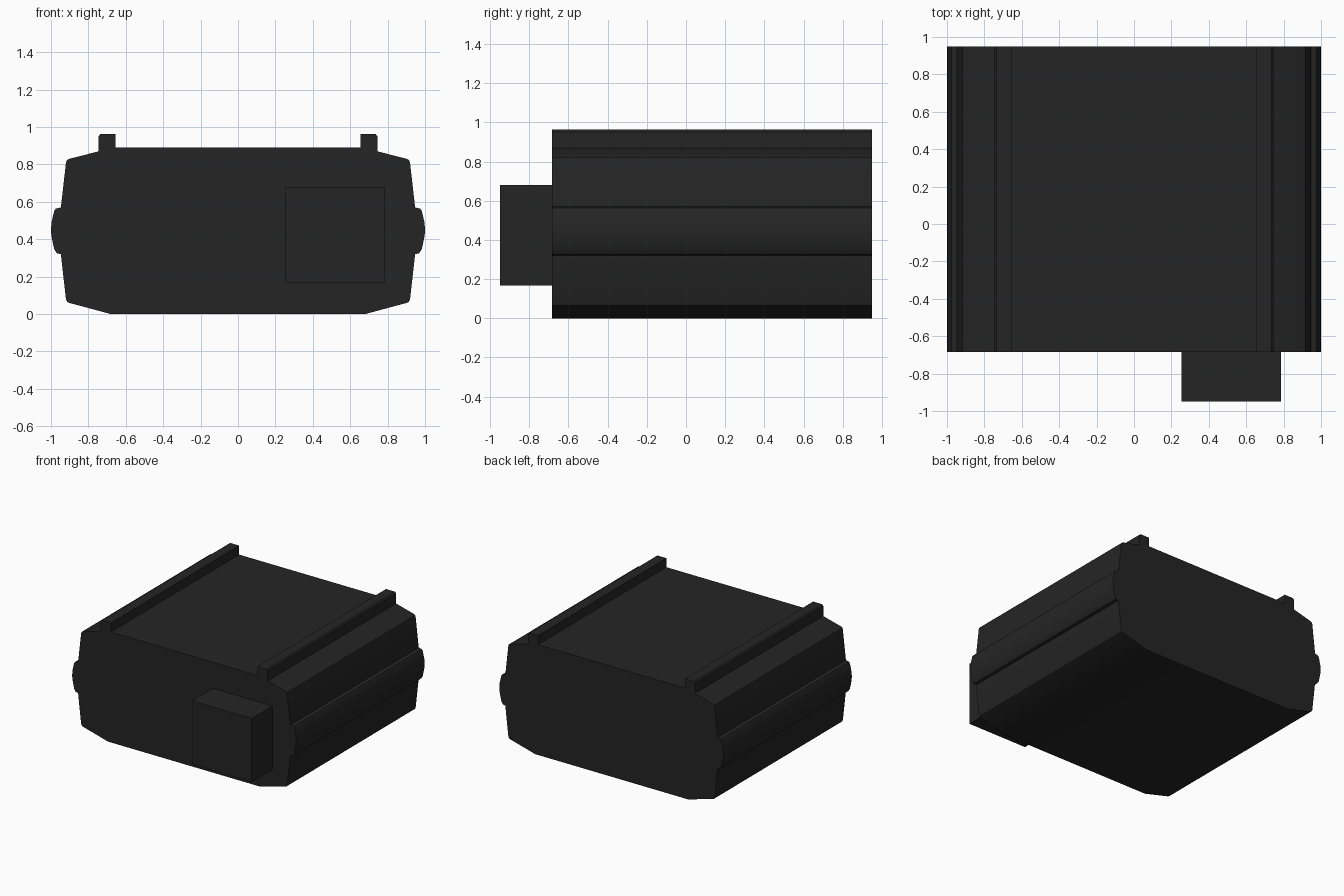
import bpy
import bmesh

if "Cube" in bpy.data.objects:
    bpy.data.objects.remove(bpy.data.objects["Cube"])

dark = bpy.data.materials.new("charcoal black")
dark.diffuse_color = (0.018, 0.018, 0.018, 1)
dark.use_nodes = True
dark.node_tree.nodes["Principled BSDF"].inputs["Base Color"].default_value = dark.diffuse_color


def extrude_profile(name, points, y0, y1):
    """Extrude a counter-clockwise x/z outline along y."""
    bm = bmesh.new()
    face = bm.faces.new([bm.verts.new((x, y0, z)) for x, z in points])
    out = bmesh.ops.extrude_face_region(bm, geom=[face], use_keep_orig=True)
    moved = [v for v in out["geom"] if isinstance(v, bmesh.types.BMVert)]
    bmesh.ops.translate(bm, verts=moved, vec=(0, y1 - y0, 0))
    bmesh.ops.recalc_face_normals(bm, faces=bm.faces[:])
    mesh = bpy.data.meshes.new(name)
    bm.to_mesh(mesh)
    bm.free()
    mesh.materials.append(dark)
    obj = bpy.data.objects.new(name, mesh)
    bpy.context.collection.objects.link(obj)
    return obj


# Housing: right half of the outline from bottom to top, then mirrored
half = [
    (0.68, 0.0), (0.903, 0.06), (0.914, 0.066), (0.92, 0.08),      # chamfered foot
    (0.947, 0.32), (0.968, 0.325), (0.982, 0.345), (0.99, 0.38),   # side bulge
    (0.998, 0.42), (1.0, 0.45), (0.997, 0.49), (0.983, 0.55),
    (0.975, 0.563), (0.947, 0.57),
    (0.92, 0.808), (0.916, 0.821), (0.905, 0.829), (0.745, 0.87),  # shoulder
    (0.745, 0.952), (0.735, 0.963), (0.655, 0.963), (0.655, 0.89), # top rail
]
outline = half + [(-x, z) for x, z in reversed(half)]
housing = extrude_profile("housing", outline, -0.685, 0.95)

# Connector block on the front
block = [(0.253, 0.168), (0.787, 0.168), (0.787, 0.68), (0.253, 0.68)]
connector = extrude_profile("front_connector", block, -0.95, -0.685)

# Soften the rounded corners, keep the hard edges
for obj in (housing, connector):
    bpy.ops.object.select_all(action='DESELECT')
    obj.select_set(True)
    bpy.context.view_layer.objects.active = obj
    bpy.ops.object.shade_smooth_by_angle(angle=0.6)
